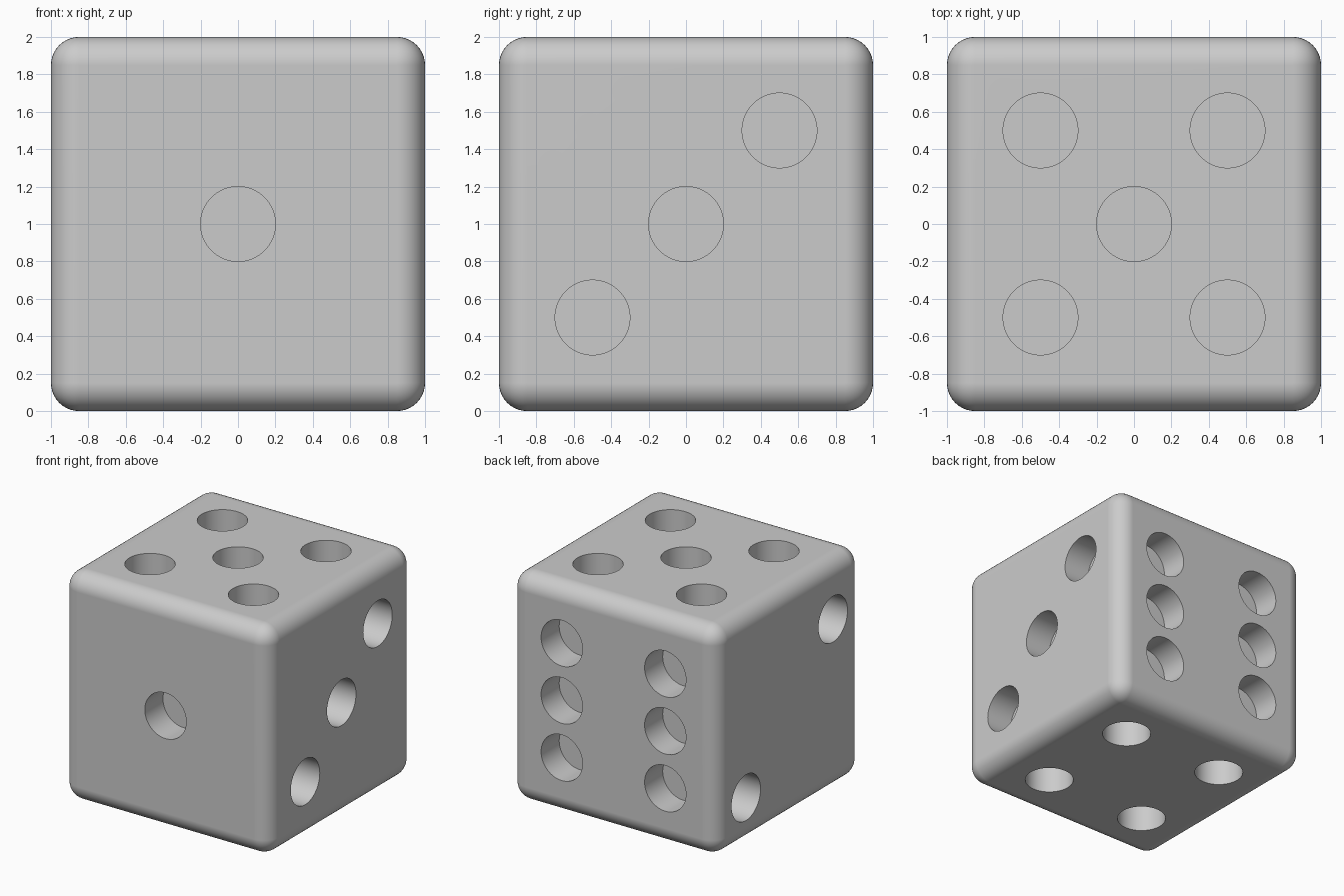
import bpy, bmesh, math
from mathutils import Matrix, Vector

if "Cube" in bpy.data.objects:
    bpy.data.objects.remove(bpy.data.objects["Cube"])

R, DEPTH, P = 0.2, 0.25, 0.5
OVER = 0.1  # cutter overshoot outside the face

# Rounded die body
bpy.ops.mesh.primitive_cube_add(size=2, location=(0, 0, 1))
body = bpy.context.object
body.name = "die_body"
bev = body.modifiers.new("rounded_edges", 'BEVEL')
bev.width, bev.segments = 0.15, 10

# Pip centres on each face, keyed by the outward normal
pips = {
    (0, -1, 0): [(0, -1, 1)],
    (-1, 0, 0): [(-1, -0.6, 1.5), (-1, 0.6, 0.4)],
    (1, 0, 0): [(1, k * P, 1 + k * P) for k in (-1, 0, 1)],
    (0, 0, -1): [(x, y, 0) for x in (-P, P) for y in (-P, P)],
    (0, 0, 1): [(x, y, 2) for x in (-P, P) for y in (-P, P)] + [(0, 0, 2)],
    (0, 1, 0): [(x, 1, 1 + k * P) for x in (-P, P) for k in (-1, 0, 1)],
}

# All pip cutters in one mesh
bm = bmesh.new()
for normal, centres in pips.items():
    n = Vector(normal)
    rot = n.to_track_quat('Z', 'Y').to_matrix().to_4x4()
    for c in centres:
        mid = Vector(c) + n * (OVER - DEPTH) / 2
        bmesh.ops.create_cone(bm, cap_ends=True, segments=64, radius1=R, radius2=R,
                              depth=DEPTH + OVER, matrix=Matrix.Translation(mid) @ rot)
mesh = bpy.data.meshes.new("pip_cutters")
bm.to_mesh(mesh)
bm.free()
cutter = bpy.data.objects.new("pip_cutters", mesh)
bpy.context.collection.objects.link(cutter)
cutter.hide_render = True

# Cut the pips
cut = body.modifiers.new("pips", 'BOOLEAN')
cut.operation, cut.solver, cut.object = 'DIFFERENCE', 'EXACT', cutter
bpy.context.view_layer.objects.active = body
for name in ("rounded_edges", "pips"):
    bpy.ops.object.modifier_apply(modifier=name)
bpy.data.objects.remove(cutter)

# Smooth rounded edges, crisp pip rims, flat faces
body.select_set(True)
bpy.ops.object.shade_smooth_by_angle(angle=math.radians(30))
wn = body.modifiers.new("flat_faces", 'WEIGHTED_NORMAL')
wn.keep_sharp = True
